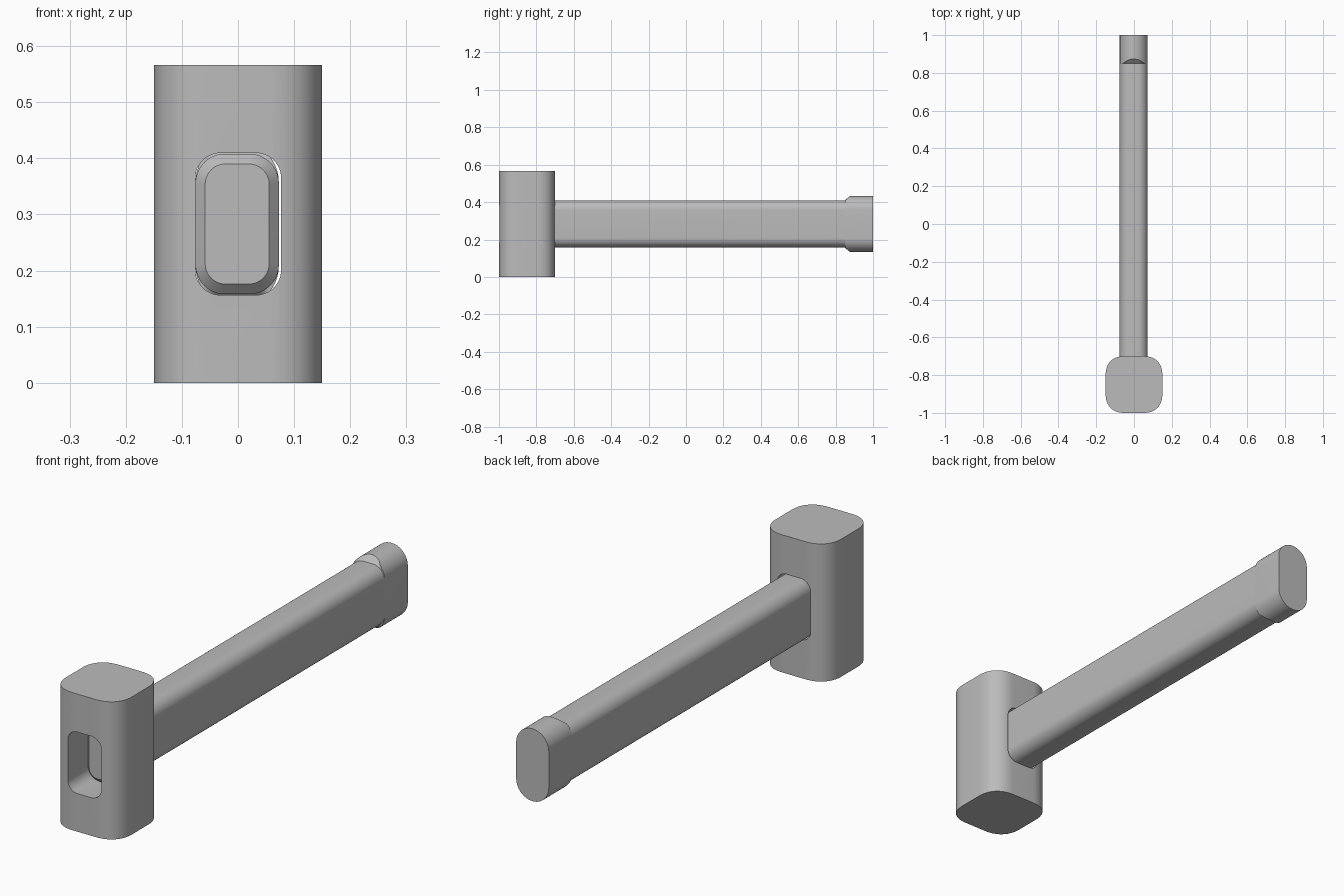
import bpy
import bmesh
from math import cos, sin, pi, radians

cube = bpy.data.objects.get("Cube")
if cube:
    bpy.data.objects.remove(cube, do_unlink=True)

# One plain grey for the whole tool
grey = bpy.data.materials.new("plain grey")
grey.use_nodes = True
grey.diffuse_color = (0.5, 0.5, 0.5, 1)
grey.node_tree.nodes["Principled BSDF"].inputs["Base Color"].default_value = (0.5, 0.5, 0.5, 1)

MID_Z = 0.283     # height of the handle axis
GRIP_X = -0.0015  # the handle sits slightly off centre in its socket


def rounded_rect(half_w, half_h, radius, power=2.0, steps=12):
    """Outline of a rounded rectangle, with softer corners for a higher power."""
    points = []
    for quarter in range(4):
        for i in range(steps + 1):
            a = pi / 2 * (quarter + i / steps)
            sx = 1 if quarter in (0, 3) else -1
            sy = 1 if quarter in (0, 1) else -1
            u = sx * (half_w - radius + radius * abs(cos(a)) ** (2 / power))
            v = sy * (half_h - radius + radius * abs(sin(a)) ** (2 / power))
            points.append((u, v))
    return points


def loft(name, rings):
    """Skin a row of matching rings and cap both ends."""
    bm = bmesh.new()
    rows = [[bm.verts.new(p) for p in ring] for ring in rings]
    count = len(rows[0])
    for a, b in zip(rows, rows[1:]):
        for i in range(count):
            j = (i + 1) % count
            bm.faces.new((a[i], a[j], b[j], b[i]))
    bm.faces.new(rows[0])
    bm.faces.new(rows[-1])
    bmesh.ops.remove_doubles(bm, verts=bm.verts, dist=0.0001)
    bmesh.ops.recalc_face_normals(bm, faces=bm.faces)
    mesh = bpy.data.meshes.new(name)
    bm.to_mesh(mesh)
    bm.free()
    mesh.materials.append(grey)
    obj = bpy.data.objects.new(name, mesh)
    bpy.context.collection.objects.link(obj)
    return obj


def activate(obj):
    bpy.ops.object.select_all(action='DESELECT')
    obj.select_set(True)
    bpy.context.view_layer.objects.active = obj


def across(outline, y, x=GRIP_X):
    """Stand an outline upright at depth y."""
    return [(x + u, y, MID_Z + v) for u, v in outline]


# Head: soft-cornered block with a socket right through it
head_outline = rounded_rect(0.15, 0.15, 0.1, power=2.3, steps=16)
head = loft("hammer_head", [[(u, v - 0.85, z) for u, v in head_outline]
                            for z in (0, 2 * MID_Z)])
socket = rounded_rect(0.0765, 0.1265, 0.045)
cutter = loft("socket_cutter", [across(socket, y, 0.0005) for y in (-1.1, -0.6)])
cutter.hide_render = True
activate(head)
cut = head.modifiers.new("socket", 'BOOLEAN')
cut.operation = 'DIFFERENCE'
cut.solver = 'EXACT'
cut.object = cutter
bpy.ops.object.modifier_apply(modifier=cut.name)
bpy.data.objects.remove(cutter, do_unlink=True)

# Handle: chamfered tip in the socket, long shaft, taller rounded butt
tip = rounded_rect(0.057, 0.107, 0.036)
shaft = rounded_rect(0.0742, 0.125, 0.052)
butt = rounded_rect(0.0742, 0.149, 0.0742)
ramp = [(GRIP_X + u, 0.85 + max(0, abs(v) - 0.125), MID_Z + v) for u, v in butt]
handle = loft("handle", [across(tip, -0.885), across(shaft, -0.867),
                         across(shaft, 0.849), ramp, across(butt, 1.0)])

for obj in (head, handle):
    activate(obj)
    bpy.ops.object.shade_smooth_by_angle(angle=radians(28))
